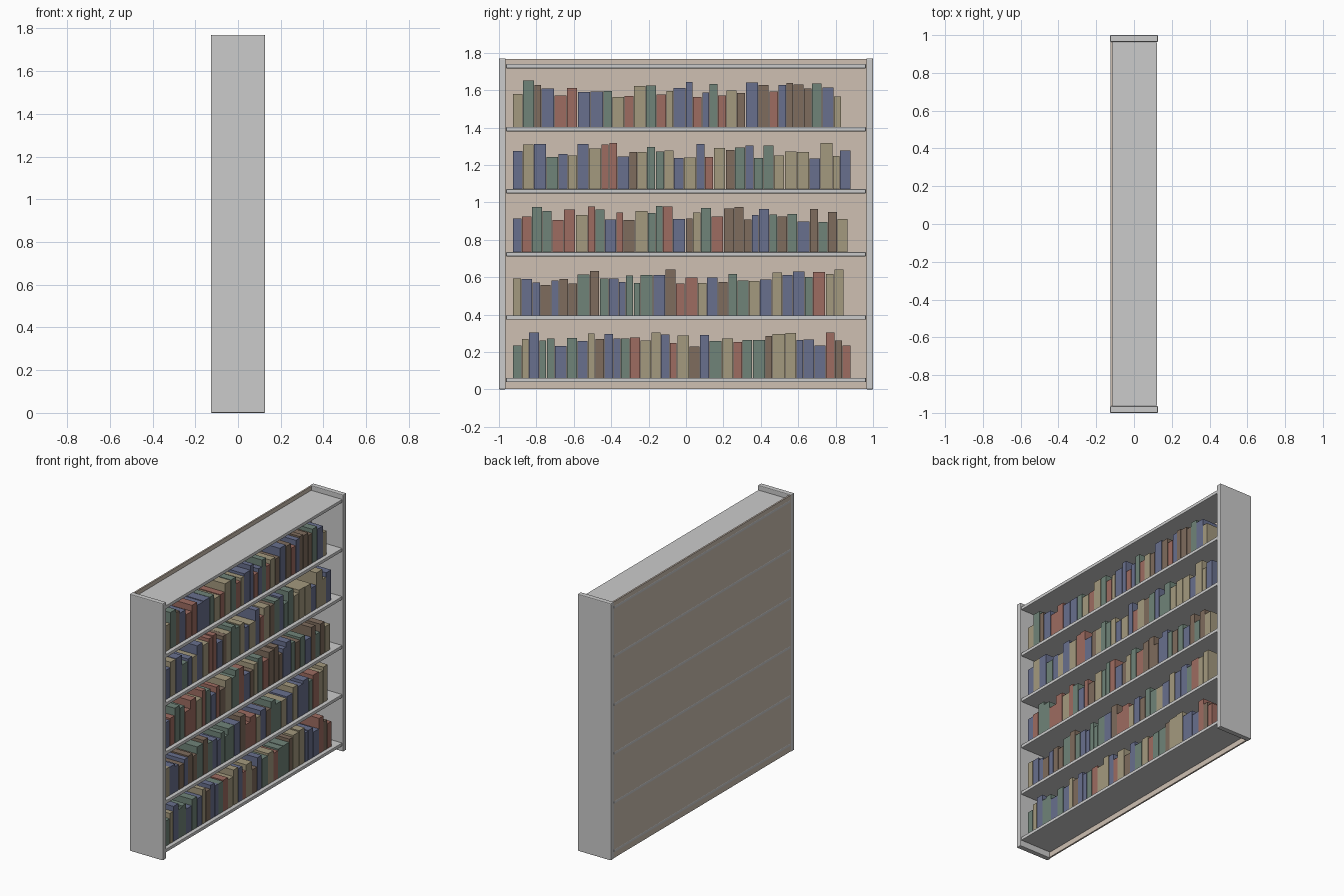
import bpy
import random

if "Cube" in bpy.data.objects:
    bpy.data.objects.remove(bpy.data.objects["Cube"])

random.seed(7)

HALF_DEPTH = 0.127
SHELF_TOPS = [0.062, 0.396, 0.734, 1.071, 1.403, 1.74]


def material(name, rgb):
    mat = bpy.data.materials.new(name)
    mat.diffuse_color = (*rgb, 1)
    mat.use_nodes = True
    mat.node_tree.nodes["Principled BSDF"].inputs["Base Color"].default_value = mat.diffuse_color
    return mat


def box(name, lo, hi, mat=None, bevel=0):
    """Box between two corners, with optional chamfered edges."""
    bpy.ops.mesh.primitive_cube_add(size=1)
    ob = bpy.context.object
    ob.name = name
    for v in ob.data.vertices:
        v.co = [l + (c + 0.5) * (h - l) for c, l, h in zip(v.co, lo, hi)]
    if mat:
        ob.data.materials.append(mat)
    if bevel:
        mod = ob.modifiers.new("soft_edges", 'BEVEL')
        mod.width = bevel
        mod.segments = 2
    return ob


back_mat = material("back_wood", (0.62, 0.53, 0.45))
book_mats = [
    material("green_cloth", (0.16, 0.23, 0.19)),
    material("blue_cloth", (0.14, 0.16, 0.27)),
    material("tan_cloth", (0.37, 0.32, 0.21)),
    material("red_cloth", (0.34, 0.15, 0.12)),
    material("brown_cloth", (0.21, 0.15, 0.11)),
]

# Upright side panels
for name, y0, y1 in (("left_side", -1, -0.964), ("right_side", 0.964, 1)):
    box(name, (-HALF_DEPTH, y0, 0), (HALF_DEPTH, y1, 1.77), bevel=0.005)

# Thin back board
box("back_panel", (-0.124, -0.964, 0.003), (-0.113, 0.964, 1.768), back_mat)

# Shelves, including the raised base and the recessed top
for i, z in enumerate(SHELF_TOPS):
    box(f"shelf_{i + 1}", (-0.1245, -0.962, z - 0.023), (0.122, 0.962, z), bevel=0.004)

# Rows of books, each standing against its neighbour
for row, z in enumerate(SHELF_TOPS[:-1]):
    y, n = -0.925, 0
    while True:
        width = random.uniform(0.034, 0.066)
        if y + width > 0.885:
            break
        n += 1
        height = random.uniform(0.16, 0.25)
        box(f"book_{row + 1}_{n}", (-0.075, y, z), (0.095, y + width, z + height),
            random.choice(book_mats))
        y += width + 0.003
